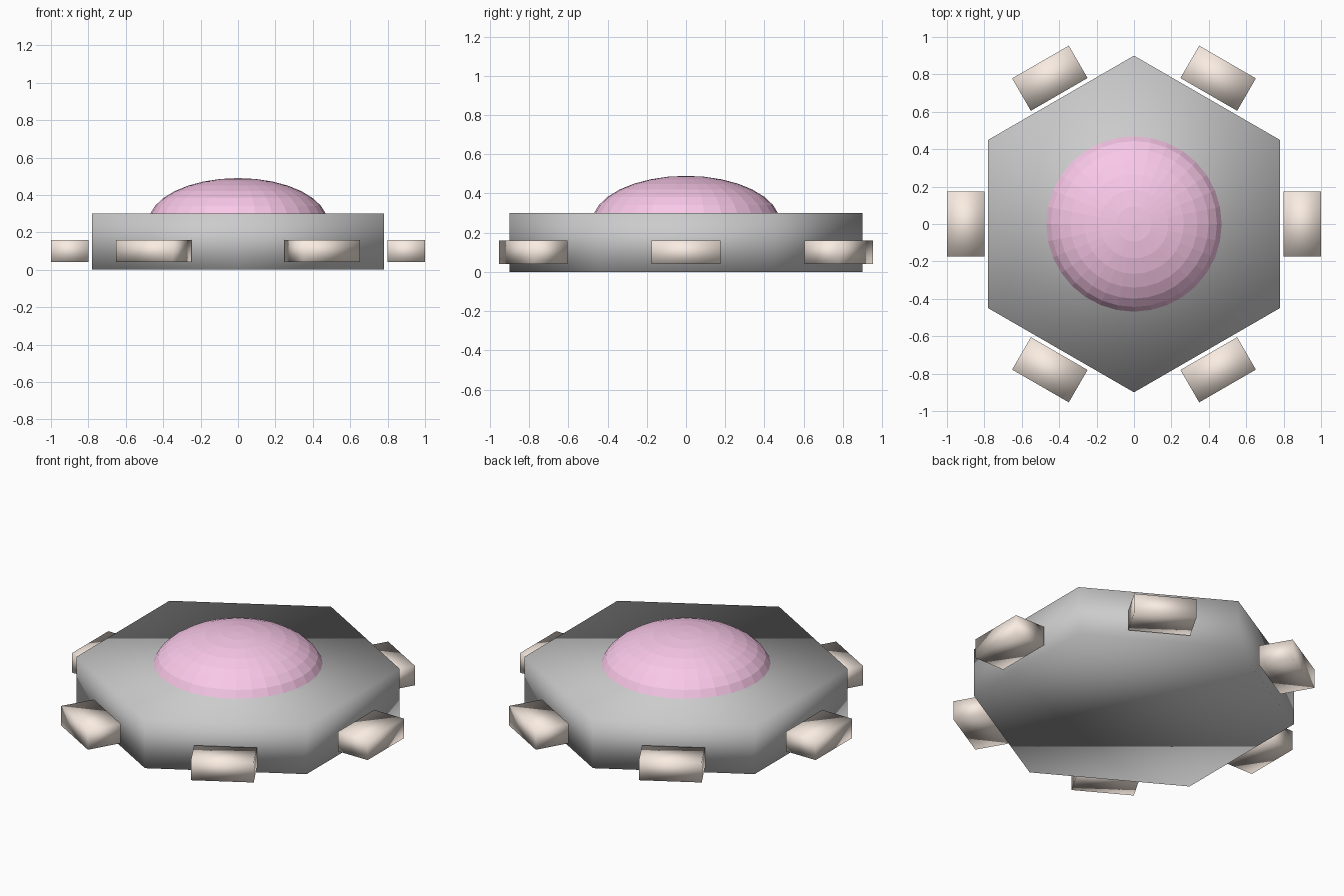
import bpy, math
from mathutils import Matrix

if "Cube" in bpy.data.objects:
    bpy.data.objects.remove(bpy.data.objects["Cube"])


def material(name, color):
    m = bpy.data.materials.new(name)
    m.diffuse_color = color
    m.use_nodes = True
    m.node_tree.nodes["Principled BSDF"].inputs["Base Color"].default_value = m.diffuse_color
    return m


pink = material("pink", (0.95, 0.58, 0.81, 1))
peach = material("peach", (0.95, 0.84, 0.76, 1))

# Hexagonal body, corners pointing along y
bpy.ops.mesh.primitive_cylinder_add(vertices=6, radius=0.9, depth=0.3, location=(0, 0, 0.15))
body = bpy.context.object
body.name = "hex_body"
bpy.ops.object.shade_smooth()

# Flattened dome, faceted, sunk into the body
bpy.ops.mesh.primitive_uv_sphere_add(segments=32, ring_count=16, radius=0.48, location=(0, 0, 0.25))
dome = bpy.context.object
dome.name = "dome"
dome.scale = (1, 1, 0.5)
dome.data.materials.append(pink)

# One block floating just off each side of the body
for i in range(6):
    a = i * math.pi / 3
    bpy.ops.mesh.primitive_cube_add(size=1)
    block = bpy.context.object
    block.name = f"side_block_{i + 1}"
    block.data.transform(Matrix.Diagonal((0.2, 0.35, 0.12, 1)))
    block.location = (0.9 * math.cos(a), 0.9 * math.sin(a), 0.1)
    block.rotation_euler.z = a
    block.data.materials.append(peach)
    bpy.ops.object.shade_smooth()
